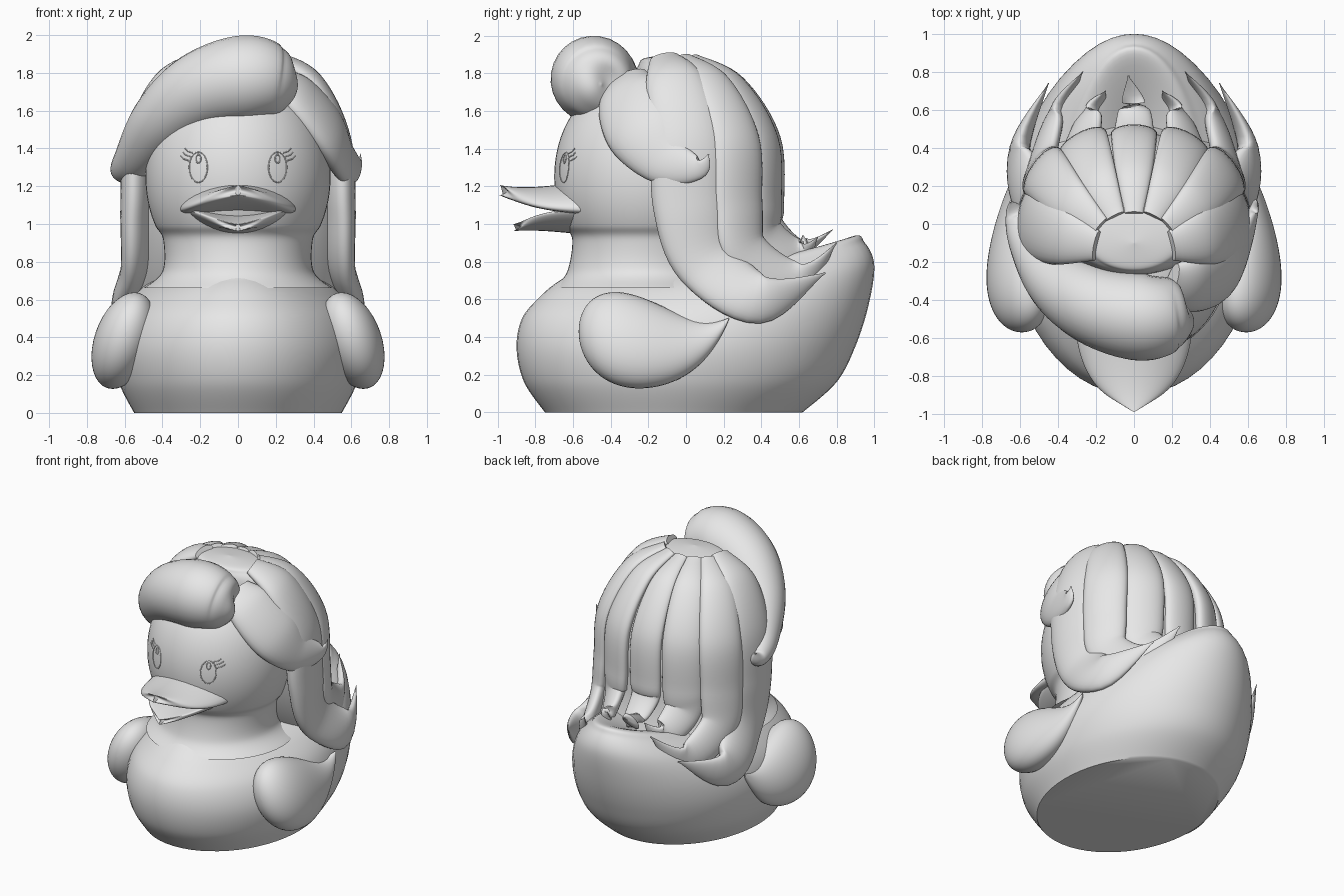
import bpy, bmesh, math
from mathutils import Vector
from mathutils.bvhtree import BVHTree

if "Cube" in bpy.data.objects:
    bpy.data.objects.remove(bpy.data.objects["Cube"])

grey = bpy.data.materials.new("plain grey")
grey.use_nodes = True
grey.diffuse_color = (.8, .8, .8, 1)
grey.node_tree.nodes["Principled BSDF"].inputs["Base Color"].default_value = grey.diffuse_color


def smooth_rows(rows, steps=8):
    """Catmull-Rom interpolation of rows of numbers."""
    last = len(rows) - 1
    result = []
    for i in range(last):
        before, start, end, after = (rows[min(max(k, 0), last)] for k in range(i - 1, i + 3))
        for step in range(steps):
            t = step / steps
            result.append([q + t / 2 * (r - p + t * (2 * p - 5 * q + 4 * r - s + t * (3 * (q - r) + s - p)))
                           for p, q, r, s in zip(before, start, end, after)])
    return result + [list(rows[last])]


def angles(count):
    return [math.tau * i / count for i in range(count)]


def loft(name, rings):
    """Skin closed rings of points, cap both ends and shade smooth."""
    mesh = bmesh.new()
    loops = [[mesh.verts.new(point) for point in ring] for ring in rings]
    for lower, upper in zip(loops, loops[1:]):
        for i in range(len(lower)):
            mesh.faces.new((lower[i - 1], lower[i], upper[i], upper[i - 1]))
    mesh.faces.new(loops[0])
    mesh.faces.new(loops[-1])
    bmesh.ops.recalc_face_normals(mesh, faces=mesh.faces)
    data = bpy.data.meshes.new(name)
    mesh.to_mesh(data)
    mesh.free()
    data.materials.append(grey)
    part = bpy.data.objects.new(name, data)
    bpy.context.collection.objects.link(part)
    bpy.ops.object.select_all(action="DESELECT")
    part.select_set(True)
    bpy.context.view_layer.objects.active = part
    bpy.ops.object.shade_smooth_by_angle(angle=math.radians(50))
    return part


def stack(name, rows):
    """Rings given by front y, front z, back y, back z and half width."""
    rings = []
    for front, front_z, back, back_z, half_width in smooth_rows(rows):
        ring = []
        for a in angles(56):
            along = (1 - math.cos(a)) / 2
            ring.append((half_width * math.sin(a), front + (back - front) * along,
                         front_z + (back_z - front_z) * along ** 2.5))
        rings.append(ring)
    return loft(name, rings)


def strand(name, rows, thickness=.42, side=1):
    """Lock of hair along x, y, z with a half width, flattened outwards."""
    rows = smooth_rows([(side * x, y, z, width) for x, y, z, width in rows])
    points = [Vector(row[:3]) for row in rows]
    rings = []
    for i, point in enumerate(points):
        tangent = (points[min(i + 1, len(points) - 1)] - points[max(i - 1, 0)]).normalized()
        outward = Vector((point.x, point.y + .05, max(0, point.z - 1.3)))
        outward = (outward - tangent * outward.dot(tangent)).normalized()
        across = tangent.cross(outward)
        width = max(rows[i][3], .005)
        rings.append([point + width * (across * math.cos(a) + outward * thickness * math.sin(a))
                      for a in angles(28)])
    return loft(name, rings)


# Body with raised tail
stack("body", [
    (-.75, 0, .62, 0, .55), (-.86, .16, .8, .16, .63), (-.9, .34, .9, .35, .66),
    (-.87, .5, .97, .57, .62), (-.77, .62, 1, .78, .52), (-.67, .7, .95, .9, .4),
    (-.58, .74, .87, .93, .3), (-.3, .74, .5, .74, .1)])

# Head is a rounded dome standing on a flared neck
head_rows = [(-.7, .66, .3, .66, .5), (-.63, .75, .2, .75, .4)]
for step in range(14):
    turn = math.radians(10 * step - 40)
    reach = max(math.cos(turn), .01) ** .8 / 2
    height = 1.25 + .52 * math.sin(turn)
    head_rows.append((-.2 - reach, height, -.2 + reach, height, .98 * reach))
head = stack("head", head_rows)


def bill(name, length, half_width, height, rise, thickness, bend):
    rings = []
    for step in range(41):
        t = math.sin(step / 40 * math.pi / 2) * .999
        width = half_width * math.sqrt(1 - t ** 2.3)
        thick = thickness * (1 - .7 * t)
        rings.append([(width * math.cos(a), -.5 - length * t + .04 * math.cos(a) ** 2,
                       height + rise * t ** 4 + thick * math.sin(a) + bend * width * math.cos(a) ** 2)
                      for a in angles(36)])
    loft(name, rings)


# Upper bill droops at the corners, lower bill curls up to meet it
bill("upper_bill", length=.49, half_width=.31, height=1.14, rise=.04, thickness=.09, bend=-.2)
bill("lower_bill", length=.42, half_width=.27, height=1, rise=-.02, thickness=.06, bend=.28)

# Teardrop wings with lifted tips
for side, label in ((1, "left"), (-1, "right")):
    rings = []
    for step in range(41):
        t = (1 - math.cos(step / 40 * math.pi)) / 2
        tall = .25 * max(math.sin(math.pi * t ** .6), .001) ** .8
        middle = .43 - .15 * t + .22 * t ** 6
        rings.append([(side * (.59 + .05 * t + tall * (.64 * math.cos(a) - .22 * math.sin(a))),
                       .8 * t - .57, middle + tall * math.sin(a)) for a in angles(36)])
    loft(label + "_wing", rings)


def hair_level(z):
    """Centre y, half depth and half width of the hair at a height."""
    rise = (z - 1.2) / .7
    if rise < 0:
        return .1 + .27 * rise ** 2, .38 + .1 * rise, .55
    shrink = max(1 - rise ** 2, 0) ** .35
    return .1 - .2 * rise ** 3, .38 * shrink, .55 * shrink


# Hair mass under the locks
hair_rows = []
for z in [.5 + .1 * step for step in range(14)] + [1.85, 1.88, 1.9]:
    centre, depth, width = hair_level(z)
    hair_rows.append((centre - depth, z, centre + depth, z, width))
stack("hair_mass", hair_rows)


def hanging_lock(name, direction, width, drop, heel, tip, side=1):
    """Lock that follows the hair mass down to a heel and flicks up to a tip."""
    turn = math.radians(direction)
    rows = []
    for z, share in ((1.88, .4), (1.75, .8), (1.45, 1), (1.1, 1), (drop, .9)):
        centre, depth, reach = hair_level(z)
        rows.append((reach * math.sin(turn), centre + depth * math.cos(turn), z, width * share))
    strand(name, rows + [(*heel, width * .65), (*tip, 0)], side=side)


# Long locks round the back and sides
for side, label in ((1, "left"), (-1, "right")):
    hanging_lock(label + "_side_lock", direction=103, width=.2, drop=.8,
                 heel=(.6, .4, .6), tip=(.45, .74, .74), side=side)
    hanging_lock(label + "_outer_back_lock", direction=62, width=.15, drop=.85,
                 heel=(.4, .6, .7), tip=(.27, .8, .9), side=side)
    hanging_lock(label + "_inner_back_lock", direction=30, width=.14, drop=.95,
                 heel=(.22, .6, .83), tip=(.15, .7, .93), side=side)
hanging_lock("middle_back_lock", direction=0, width=.12, drop=1, heel=(0, .62, .88), tip=(-.03, .78, .97))

# Front lock on the left and the big swept fringe
strand("left_front_lock", [(.2, -.3, 1.78, .1), (.32, -.3, 1.68, .18), (.47, -.23, 1.5, .2),
                           (.56, -.1, 1.34, .14), (.63, .07, 1.3, .06), (.65, .12, 1.37, 0)])
strand("fringe", [(.29, -.45, 1.74, 0), (.27, -.46, 1.74, .12), (.2, -.47, 1.75, .19), (.04, -.49, 1.77, .23),
                  (-.2, -.43, 1.7, .21), (-.4, -.3, 1.54, .17), (-.55, -.1, 1.34, .11),
                  (-.62, .05, 1.29, .06), (-.65, .12, 1.36, 0)], thickness=1)

# Eyes and lashes are fine raised lines on the face
probe = bmesh.new()
probe.from_mesh(head.data)
face = BVHTree.FromBMesh(probe)
probe.free()


def face_line(name, points, closed):
    curve = bpy.data.curves.new(name, "CURVE")
    curve.dimensions = "3D"
    curve.bevel_depth = .0035
    curve.bevel_resolution = 1
    spline = curve.splines.new("POLY")
    spline.points.add(len(points) - 1)
    spline.use_cyclic_u = closed
    for point, (x, z) in zip(spline.points, points):
        hit = face.ray_cast(Vector((x, -2, z)), Vector((0, 1, 0)))[0]
        point.co = (*hit, 1)
    curve.materials.append(grey)
    bpy.context.collection.objects.link(bpy.data.objects.new(name, curve))


for side, label in ((1, "left"), (-1, "right")):
    for part, height, size in (("eye", 1.3, .08), ("eye_glint", 1.345, .022)):
        face_line(label + "_" + part, [(side * (.21 + .6 * size * math.cos(a)), height + size * math.sin(a))
                                       for a in angles(28)], closed=True)
    for i in range(3):
        x, z = .235 + .012 * i, 1.375 - .02 * i
        face_line(label + "_lash", [(side * x, z), (side * (x + .03), z + .01), (side * (x + .045), z + .025)],
                  closed=False)
